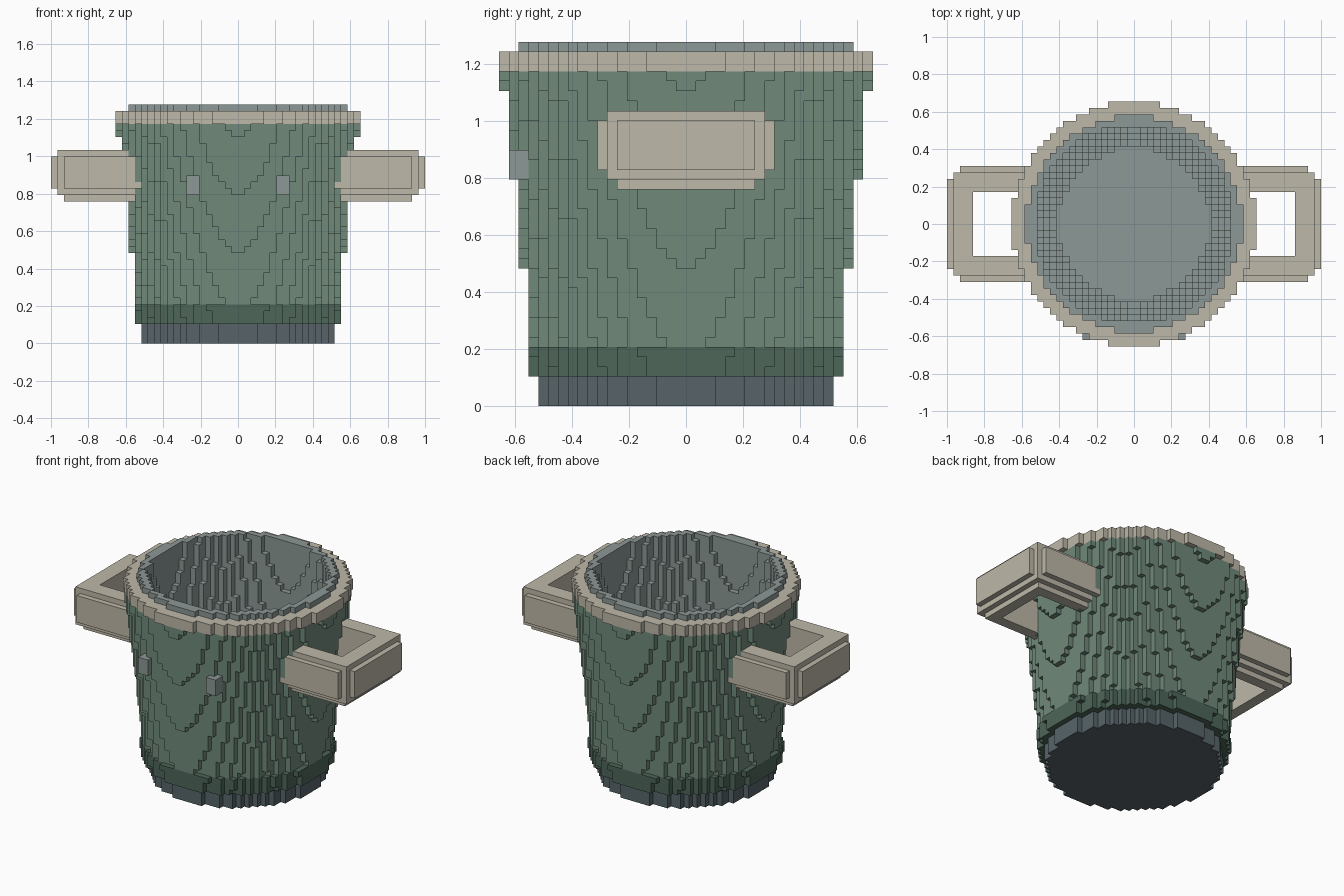
import bpy
import bmesh

cube = bpy.data.objects.get("Cube")
if cube:
    bpy.data.objects.remove(cube, do_unlink=True)

V = 2 / 58          # edge length of one block
HEIGHT = 37         # blocks high


def srgb(r, g, b):
    def lin(c):
        c /= 255
        return c / 12.92 if c <= 0.04045 else ((c + 0.055) / 1.055) ** 2.4
    return (lin(r), lin(g), lin(b), 1)


def material(name, colour):
    m = bpy.data.materials.new(name)
    m.use_nodes = True
    m.diffuse_color = colour
    bsdf = m.node_tree.nodes["Principled BSDF"]
    bsdf.inputs["Base Color"].default_value = colour
    bsdf.inputs["Roughness"].default_value = 0.8
    return m


green = material("sage green", srgb(112, 138, 122))
dark_green = material("dark green", srgb(77, 102, 89))
slate = material("slate", srgb(87, 100, 105))
beige = material("beige", srgb(190, 184, 169))
grey = material("steel grey", srgb(140, 152, 150))

part_material = {
    "foot": slate, "lower_band": dark_green, "bucket_wall": green,
    "rim": beige, "inner_liner": grey, "left_handle": beige,
    "right_handle": beige, "left_stud": grey, "right_stud": grey,
}

cells = {}          # (x, y, z) block -> part name


def disc(part, z, outer, inner=0.0):
    """One layer of blocks between two radii."""
    for x in range(-20, 20):
        for y in range(-20, 20):
            d = (x + 0.5) ** 2 + (y + 0.5) ** 2
            if inner ** 2 < d <= outer ** 2:
                cells.setdefault((x, y, z), part)


def box(part, side, x0, x1, y0, y1, z0, z1):
    """A box of blocks, mirrored to the side given by its sign."""
    for x in range(x0, x1):
        for y in range(y0, y1):
            for z in range(z0, z1):
                cells.setdefault((x if side > 0 else -1 - x, y, z), part)


def wall_radius(z):
    return 16.52 + (z - 14) / 9


# Tapered bucket, layer by layer
for z in range(HEIGHT):
    r = wall_radius(z)
    hollow = r - 3.5
    if z < 3:                               # foot with the bucket floor on it
        if z == 2:
            disc("inner_liner", z, 13)
        disc("foot", z, 14.8)
    else:
        disc("inner_liner", z, 16.8 if z >= 34 else r - 2, hollow)
        if z < 6:
            disc("lower_band", z, r + 0.65, hollow)
        elif z < 34:
            disc("bucket_wall", z, r, hollow)
        elif z < 36:
            disc("rim", z, 19, hollow)

# Handle profile: reach in x, half width in y, z range; stepped at the edges
HANDLE = [(27, 9, 24, 29), (28, 8, 24, 30), (29, 7, 24, 29),
          (27, 9, 24, 29), (28, 8, 23, 24), (27, 7, 22, 23)]

for side, name in ((1, "left"), (-1, "right")):
    for reach, half, z0, z1 in HANDLE:
        box(name + "_handle", side, 15, reach, -half, -5, z0, z1)
        box(name + "_handle", side, 15, reach, 5, half, z0, z1)
        box(name + "_handle", side, 25, reach, -5, 5, z0, z1)
    # Top row reaches full width along the arms
    box(name + "_handle", side, 15, 27, -8, -5, 29, 30)
    box(name + "_handle", side, 15, 27, 5, 8, 29, 30)
    # Small stud on the front wall
    box(name + "_stud", side, 6, 8, -18, -15, 23, 26)


def build(part):
    """Mesh the exposed block faces of one part."""
    bm = bmesh.new()
    verts = {}

    def vert(p):
        if p not in verts:
            verts[p] = bm.verts.new([c * V for c in p])
        return verts[p]

    for cell, owner in cells.items():
        if owner != part:
            continue
        for axis in range(3):
            u, w = (axis + 1) % 3, (axis + 2) % 3
            for s in (0, 1):
                near = list(cell)
                near[axis] += 2 * s - 1
                if tuple(near) in cells:
                    continue
                quad = []
                for a, b in ((0, 0), (1, 0), (1, 1), (0, 1)):
                    p = list(cell)
                    p[axis] += s
                    p[u] += a
                    p[w] += b
                    quad.append(vert(tuple(p)))
                bm.faces.new(quad if s else quad[::-1])
    mesh = bpy.data.meshes.new(part)
    bm.to_mesh(mesh)
    bm.free()
    mesh.materials.append(part_material[part])
    obj = bpy.data.objects.new(part, mesh)
    bpy.context.collection.objects.link(obj)


for part in part_material:
    build(part)
